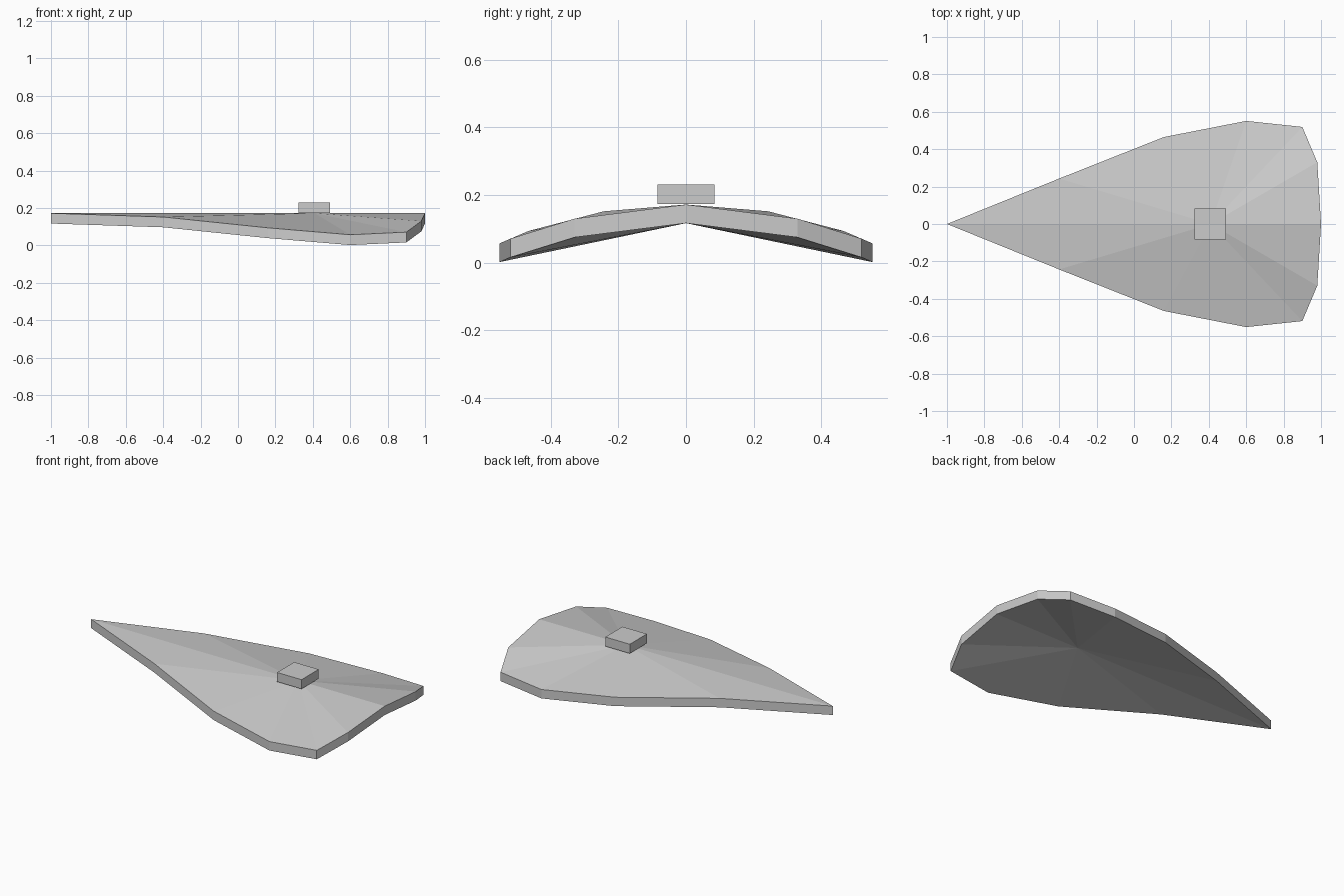
import bpy
import bmesh

cube = bpy.data.objects.get("Cube")
if cube:
    bpy.data.objects.remove(cube, do_unlink=True)

grey = bpy.data.materials.new("light_grey")
grey.use_nodes = True
colour = (0.6, 0.6, 0.6, 1)
grey.diffuse_color = colour
grey.node_tree.nodes["Principled BSDF"].inputs["Base Color"].default_value = colour


def make_object(name, bm):
    bmesh.ops.recalc_face_normals(bm, faces=bm.faces)
    mesh = bpy.data.meshes.new(name)
    bm.to_mesh(mesh)
    bm.free()
    mesh.materials.append(grey)
    obj = bpy.data.objects.new(name, mesh)
    bpy.context.collection.objects.link(obj)
    return obj


# Drooping leaf-shaped hull: upper rim of one half, mirrored across y
THICKNESS = 0.055
HUB = (0.41, 0, 0.172)
half = [(-1, 0, 0.172), (-0.4, 0.243, 0.152), (0.16, 0.465, 0.094),
        (0.6, 0.551, 0.057), (0.9, 0.519, 0.071), (0.98, 0.33, 0.13),
        (1, 0, 0.172)]
rim = half + [(x, -y, z) for x, y, z in reversed(half[1:-1])]

bm = bmesh.new()
top = [bm.verts.new(p) for p in rim]
low = [bm.verts.new((x, y, z - THICKNESS)) for x, y, z in rim]
top_hub = bm.verts.new(HUB)
low_hub = bm.verts.new((HUB[0], 0, HUB[2] - THICKNESS))
for i in range(len(rim)):
    j = (i + 1) % len(rim)
    bm.faces.new((top_hub, top[j], top[i]))
    bm.faces.new((low_hub, low[i], low[j]))
    bm.faces.new((top[i], top[j], low[j], low[i]))
make_object("hull", bm)

# Small square block resting on the hub
bm = bmesh.new()
bmesh.ops.create_cube(bm, size=1)
bmesh.ops.scale(bm, vec=(0.167, 0.167, 0.057), verts=bm.verts)
bmesh.ops.translate(bm, vec=(0.408, 0, 0.202), verts=bm.verts)
make_object("top_block", bm)
